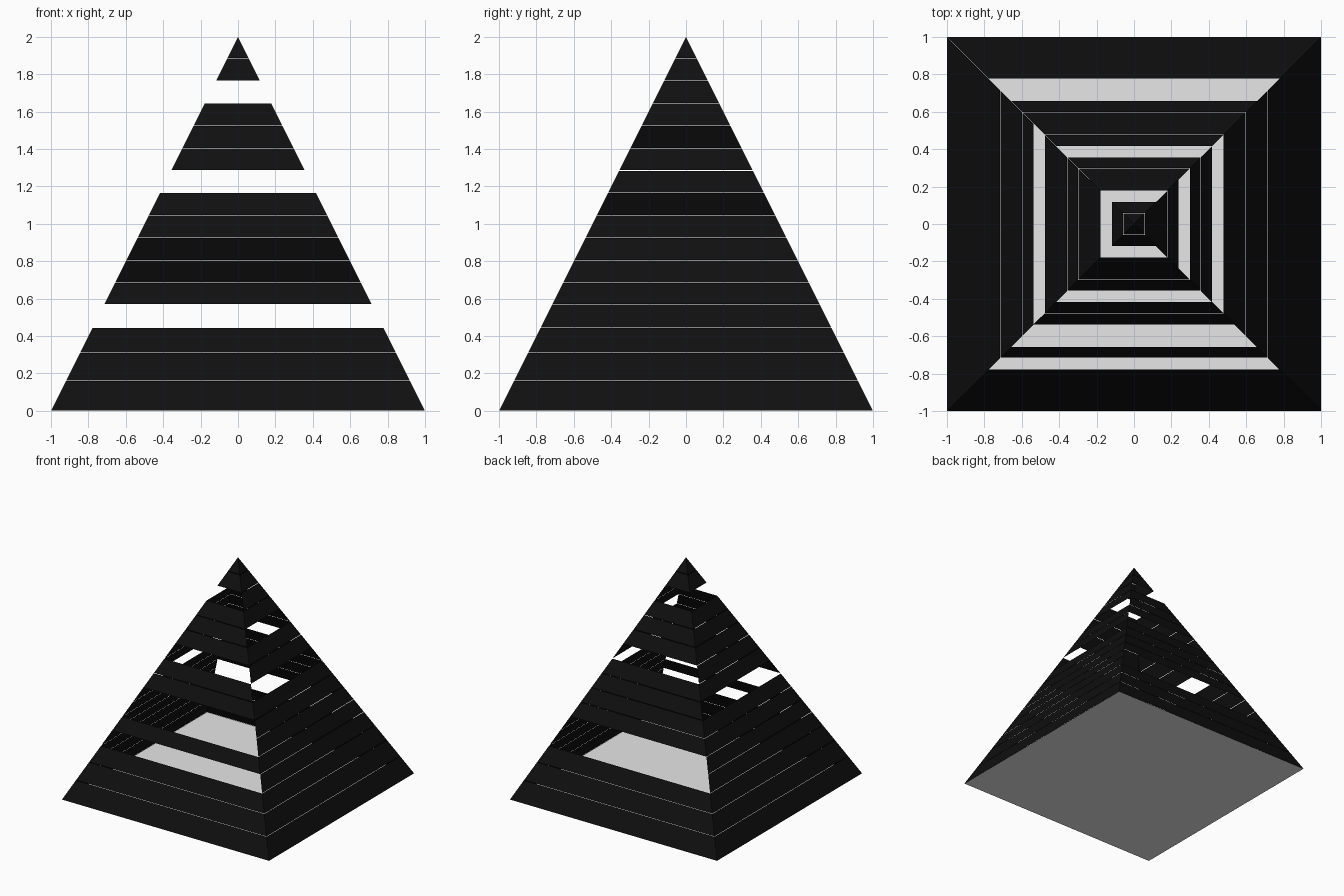
import bpy, bmesh, math
from mathutils import Matrix

if "Cube" in bpy.data.objects:
    bpy.data.objects.remove(bpy.data.objects["Cube"])


def flat_material(name, rgb):
    mat = bpy.data.materials.new(name)
    mat.diffuse_color = (*rgb, 1.0)
    mat.use_nodes = True
    mat.node_tree.nodes["Principled BSDF"].inputs["Base Color"].default_value = mat.diffuse_color
    return mat


black = flat_material("black", (0.005, 0.005, 0.005))
light_grey = flat_material("light grey", (0.8, 0.8, 0.8))

# Heights of the joints between the horizontal cladding strips
LEVELS = [0.0, 0.16, 0.31, 0.445, 0.57, 0.685, 0.805, 0.925, 1.045,
          1.165, 1.285, 1.405, 1.525, 1.645, 1.765, 1.885, 2.0]
SLIT = 0.0015  # half of the hairline slit between strips

# Each side: turn about z, and the indices of strips left open
SIDES = {
    "front_strips": (0, {3, 5, 6, 9, 13}),
    "right_strips": (90, {8, 11}),
    "back_strips": (180, {3, 4, 9, 13}),
    "left_strips": (270, {7, 13}),
}


def make_object(name, bm, mat):
    mesh = bpy.data.meshes.new(name)
    bm.to_mesh(mesh)
    bm.free()
    mesh.materials.append(mat)
    obj = bpy.data.objects.new(name, mesh)
    bpy.context.collection.objects.link(obj)
    return obj


# Sloping sides made of thin mitred strips
for name, (turn, open_strips) in SIDES.items():
    bm = bmesh.new()
    for i, (low, high) in enumerate(zip(LEVELS, LEVELS[1:])):
        if i in open_strips:
            continue
        z0 = low + SLIT
        z1 = high - SLIT if high < 2 else 2.0
        h0, h1 = 1 - z0 / 2, 1 - z1 / 2   # half width at each height
        pts = [(-h0, -h0, z0), (h0, -h0, z0)]
        pts += [(h1, -h1, z1), (-h1, -h1, z1)] if h1 > 0 else [(0, 0, z1)]
        bm.faces.new([bm.verts.new(p) for p in pts])
    bm.transform(Matrix.Rotation(math.radians(turn), 4, 'Z'))
    make_object(name, bm, black)

# Floor sheet, seen through the openings and from below
bm = bmesh.new()
bm.faces.new([bm.verts.new(p) for p in
              [(-1, -1, 0), (-1, 1, 0), (1, 1, 0), (1, -1, 0)]])
make_object("floor", bm, light_grey)
